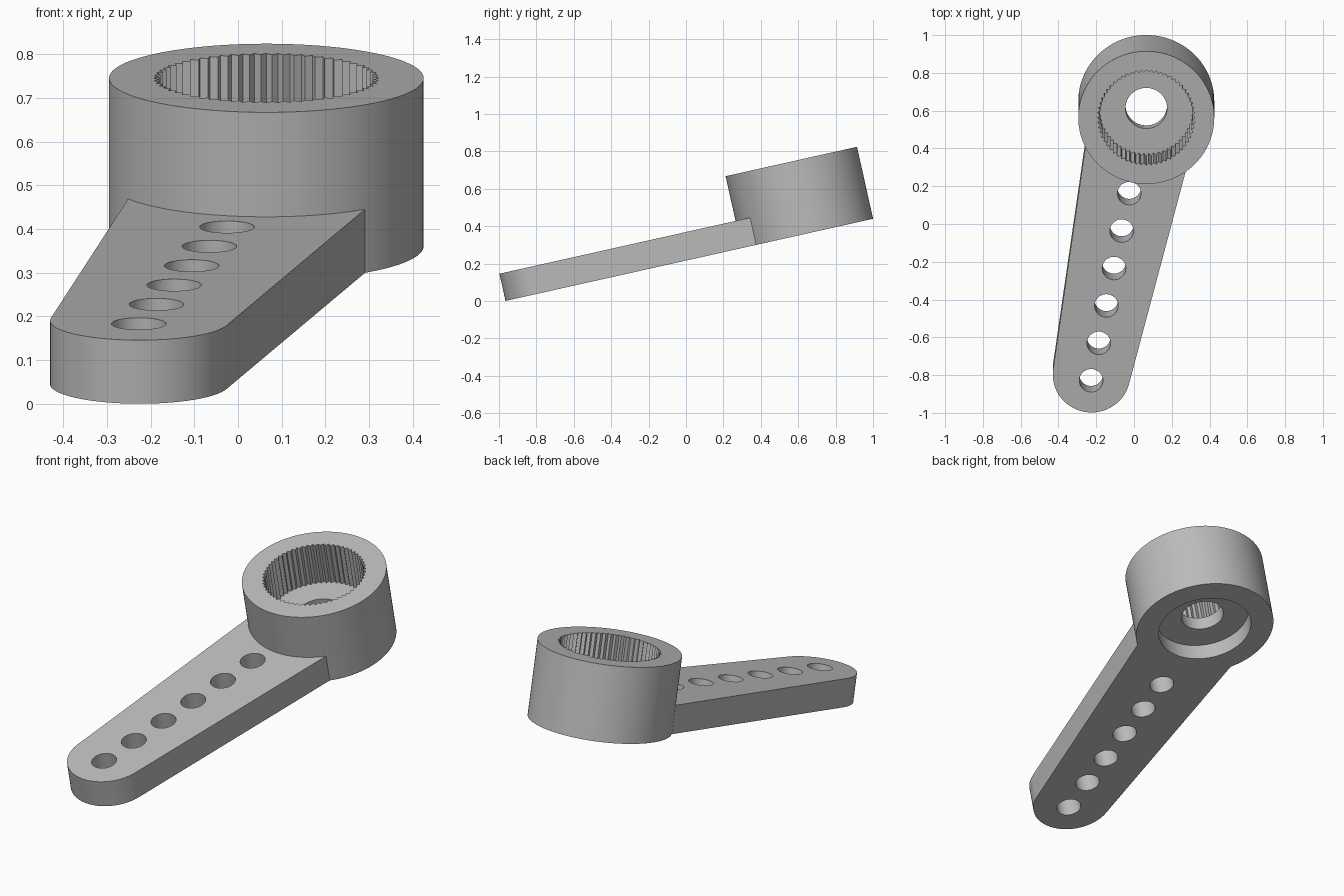
import bpy, bmesh
from math import sin, cos, acos, atan2, hypot, pi, radians

if "Cube" in bpy.data.objects:
    bpy.data.objects.remove(bpy.data.objects["Cube"])

GREY = (0.5, 0.5, 0.5, 1)
mat = bpy.data.materials.new("plain grey")
mat.use_nodes = True
mat.diffuse_color = GREY
mat.node_tree.nodes["Principled BSDF"].inputs["Base Color"].default_value = GREY

HUB_R, HUB_H = 0.36, 0.394
TEETH = 60
ARM_T = 0.149


def place(obj):
    """Tilt the part, put it at the hub's base centre and shade it."""
    obj.rotation_euler.x = radians(12.6)
    obj.location = (0.065, 0.649, 0.361)
    bpy.ops.object.select_all(action="DESELECT")
    obj.select_set(True)
    bpy.context.view_layer.objects.active = obj
    if obj.type == "CURVE":
        bpy.ops.object.convert(target="MESH")
    bpy.ops.object.shade_smooth_by_angle(angle=radians(25))


def arc(cx, cy, r, start, end, n):
    steps = [start + (end - start) * i / n for i in range(n + 1)]
    return [(cx + r * cos(a), cy + r * sin(a)) for a in steps]


# Hub: closed profile of (outer radius, tooth tip radius, height) turned round z
profile = [
    (HUB_R, HUB_R, 0), (HUB_R, HUB_R, HUB_H),      # outer wall
    (0.259, 0.245, HUB_H), (0.259, 0.245, 0.165),  # splined socket
    (0.11, 0.11, 0.165), (0.11, 0.11, 0.09),       # screw hole
    (0.242, 0.242, 0.09), (0.242, 0.242, 0),       # recess underneath
]
bm = bmesh.new()
n = TEETH * 2
rings = []
for radii in profile:
    h = radii[2]
    rings.append([bm.verts.new((radii[i % 2] * cos(2 * pi * i / n),
                                radii[i % 2] * sin(2 * pi * i / n), h))
                  for i in range(n)])
for k, low in enumerate(rings):
    high = rings[(k + 1) % len(rings)]
    for i in range(n):
        j = (i + 1) % n
        bm.faces.new((low[i], low[j], high[j], high[i]))
bmesh.ops.recalc_face_normals(bm, faces=bm.faces)
mesh = bpy.data.meshes.new("splined_hub")
bm.to_mesh(mesh)
bm.free()
hub = bpy.data.objects.new("splined_hub", mesh)
bpy.context.collection.objects.link(hub)
mesh.materials.append(mat)
place(hub)

# Arm: tapered outline from the rounded tip to the hub, with a row of holes
TIP_X, TIP_Y, TIP_R, ROOT_R = -0.29, -1.449, 0.205, 0.291
axis = atan2(TIP_Y, TIP_X)
spread = acos((ROOT_R - TIP_R) / hypot(TIP_X, TIP_Y))
inset = acos(ROOT_R / HUB_R)
outline = arc(TIP_X, TIP_Y, TIP_R, axis - spread, axis + spread, 48)
outline += arc(0, 0, HUB_R - 0.002, axis + spread - inset, axis - spread + inset, 40)
loops = [outline]
for i in range(6):
    loops.append(arc(-0.292 + 0.0404 * i, -1.481 + 0.203 * i, 0.0625, 0, 2 * pi, 40)[:-1])

curve = bpy.data.curves.new("arm", "CURVE")
curve.dimensions = "2D"
curve.fill_mode = "BOTH"
curve.extrude = ARM_T / 2
for loop in loops:
    spline = curve.splines.new("POLY")
    spline.points.add(len(loop) - 1)
    for point, (x, y) in zip(spline.points, loop):
        point.co = (x, y, 0, 1)
    spline.use_cyclic_u = True
curve.materials.append(mat)
arm = bpy.data.objects.new("drilled_arm", curve)
bpy.context.collection.objects.link(arm)
place(arm)
# Rest the arm flush with the underside of the hub
for v in arm.data.vertices:
    v.co.z += ARM_T / 2
